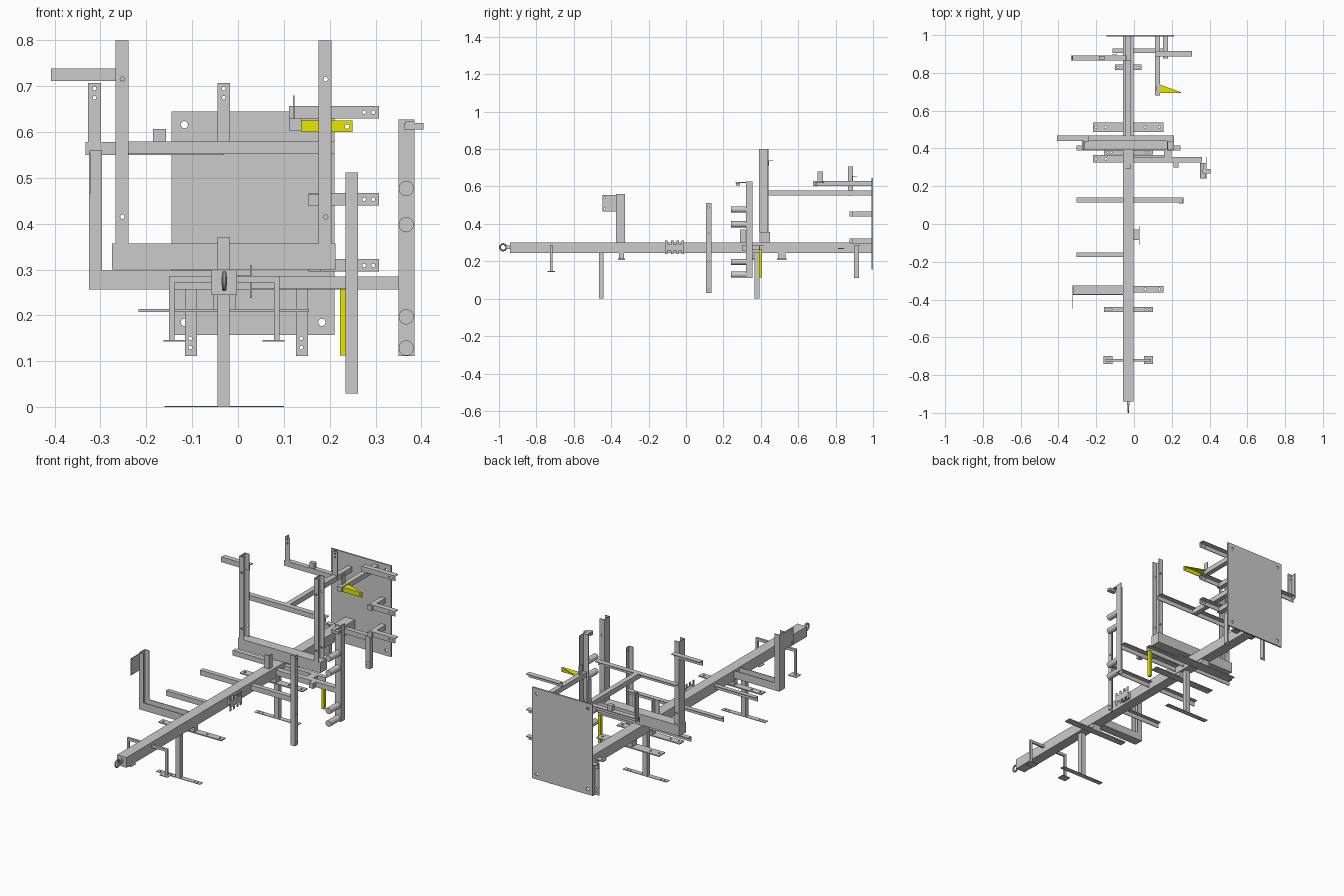
import bpy, bmesh, math
from mathutils import Vector

T = 0.004  # sheet thickness
yellow = bpy.data.materials.new("yellow")
yellow.diffuse_color = (0.8, 0.8, 0.0, 1)


def prism(name, pts, axis, a, b, mat=None):
    """Extrude a 2D outline along an axis (x: pts=yz, y: pts=xz, z: pts=xy)."""
    place = {'x': lambda u, v, w: (w, u, v), 'y': lambda u, v, w: (u, w, v), 'z': lambda u, v, w: (u, v, w)}[axis]
    bm = bmesh.new()
    face = bm.faces.new([bm.verts.new(place(u, v, a)) for u, v in pts])
    ext = bmesh.ops.extrude_face_region(bm, geom=[face])
    bmesh.ops.translate(bm, verts=[g for g in ext['geom'] if isinstance(g, bmesh.types.BMVert)],
                        vec=Vector(place(0, 0, b - a)))
    bmesh.ops.recalc_face_normals(bm, faces=bm.faces)
    me = bpy.data.meshes.new(name)
    bm.to_mesh(me)
    bm.free()
    ob = bpy.data.objects.new(name, me)
    bpy.context.collection.objects.link(ob)
    if mat:
        me.materials.append(mat)
    return ob


def box(name, x0, x1, y0, y1, z0, z1, mat=None):
    return prism(name, [(x0, y0), (x1, y0), (x1, y1), (x0, y1)], 'z', z0, z1, mat)


def l_pts(u0, u1, v0, v1, t=T):
    """Angle outline with flanges along the u0 and v1 sides."""
    return [(u0, v0), (u0 + t, v0), (u0 + t, v1 - t), (u1, v1 - t), (u1, v1), (u0, v1)]


def u_pts(u0, u1, v0, v1, t=T):
    """Channel outline, open towards +u."""
    return [(u0, v0), (u1, v0), (u1, v0 + t), (u0 + t, v0 + t),
            (u0 + t, v1 - t), (u1, v1 - t), (u1, v1), (u0, v1)]


def cyl(name, p, r, depth, axis, n=24):
    rot = {'x': (0, math.pi / 2, 0), 'y': (math.pi / 2, 0, 0), 'z': (0, 0, 0)}[axis]
    bpy.ops.mesh.primitive_cylinder_add(vertices=n, radius=r, depth=depth, location=p, rotation=rot)
    ob = bpy.context.object
    ob.name = name
    return ob


def drill(ob, points, r, axis):
    for p in points:
        c = cyl("cutter", p, r, 0.08, axis, 16)
        m = ob.modifiers.new("hole", 'BOOLEAN')
        m.operation, m.solver, m.object = 'DIFFERENCE', 'EXACT', c
        bpy.context.view_layer.objects.active = ob
        bpy.ops.object.modifier_apply(modifier=m.name)
        bpy.data.objects.remove(c)


def x_angle(name, x0, x1, y0, y1, z0, z1):
    return prism(name, l_pts(y0, y1, z0, z1), 'x', x0, x1)


# main beam, hitch ring, rear plate
box("main_beam", -0.058, -0.002, -0.94, 0.992, 0.245, 0.30)
box("hitch_tongue", -0.036, -0.024, -0.962, -0.94, 0.265, 0.285)
bpy.ops.mesh.primitive_torus_add(major_radius=0.017, minor_radius=0.005, major_segments=32, minor_segments=10,
                                 location=(-0.03, -0.978, 0.275), rotation=(0, math.pi / 2, 0))
bpy.context.object.name = "hitch_ring"
bpy.ops.object.shade_smooth_by_angle()
plate = box("rear_plate", -0.145, 0.211, 0.992, 1.0, 0.157, 0.645)
drill(plate, [(x, 1, z) for x in (-0.117, 0.183) for z in (0.185, 0.616)], 0.008, 'y')

# floor stands
for y in (-0.453, 0.38):
    box("stand_post", -0.045, -0.018, y - 0.013, y + 0.013, 0.003, 0.245)
    foot = box("stand_foot", -0.16, 0.10, y - 0.013, y + 0.013, 0, 0.003)
    drill(foot, [(x, y, 0) for x in (-0.14, -0.12, 0.06, 0.08)], 0.004, 'z')

# front drop bracket
prism("drop_bracket", [(-0.15, 0.145), (-0.138, 0.145), (-0.138, 0.272), (0.078, 0.272), (0.078, 0.145),
                       (0.09, 0.145), (0.09, 0.286), (-0.15, 0.286)], 'y', -0.727, -0.715)
for x in (-0.138, 0.077):
    box("drop_bracket_foot", x - 0.024, x + 0.024, -0.741, -0.70, 0.143, 0.147)

# front left arm of channel section with lamp plate
box("arm_web", -0.325, -0.058, -0.375, -0.325, 0.257, 0.261)
for y in (-0.375, -0.329):
    box("arm_flange", -0.325, -0.058, y, y + T, 0.257, 0.298)
prism("arm_upright", u_pts(-0.325, -0.297, -0.375, -0.325), 'z', 0.257, 0.56)
lp = box("side_plate", -0.325, -0.322, -0.447, -0.375, 0.465, 0.555)
drill(lp, [(-0.323, -0.435, z) for z in (0.48, 0.54)], 0.005, 'x')

# flat plates slung under the beam
for y, w in ((-0.345, 0.018), (0.345, 0.02), (0.512, 0.026)):
    box("underslung_spacer", -0.053, -0.005, y - w * 0.8, y + w * 0.8, 0.214, 0.246)
    p = box("underslung_plate", -0.217, 0.155, y - w, y + w, 0.208, 0.214)
    drill(p, [(x, y, 0.21) for x in (-0.2, -0.15, 0.06, 0.135)], 0.006, 'z')

# notched cleat on the beam side
box("cleat_block", -0.003, 0.027, -0.085, -0.03, 0.257, 0.288)
box("cleat_plate", 0.026, 0.03, -0.11, -0.012, 0.257, 0.291)
for y in (-0.105, -0.074, -0.044, -0.017):
    box("cleat_tooth", 0.026, 0.03, y - 0.006, y + 0.006, 0.238, 0.31)

# cross angles on the beam
x_angle("cross_angle_left", -0.305, -0.055, -0.174, -0.151, 0.258, 0.285)
x_angle("cross_angle_mid", -0.305, 0.262, 0.114, 0.139, 0.258, 0.285)
x_angle("cross_angle_rear", -0.305, 0.245, 0.39, 0.415, 0.258, 0.285)
# tall side angle
side = prism("side_angle", [(0.235, 0.108), (0.262, 0.108), (0.262, 0.135), (0.258, 0.135),
                            (0.258, 0.112), (0.235, 0.112)], 'z', 0.03, 0.512)
drill(side, [(0.28, 0.122, z) for z in (0.05, 0.2, 0.35, 0.49)], 0.004, 'x')

# right peg column
x_angle("column_arm", -0.058, 0.36, 0.325, 0.355, 0.257, 0.285)
box("arm_link", 0.16, 0.198, 0.35, 0.395, 0.26, 0.285)
box("arm_lug", 0.21, 0.235, 0.30, 0.327, 0.257, 0.285)
prism("peg_column", [(0.35, 0.32), (0.385, 0.32), (0.385, 0.355), (0.381, 0.355),
                     (0.381, 0.324), (0.35, 0.324)], 'z', 0.112, 0.627)
for z in (0.477, 0.398, 0.197, 0.129):
    cyl("column_peg", (0.367, 0.281, z), 0.0165, 0.082, 'y')
    bpy.ops.object.shade_smooth_by_angle()
box("column_hook", 0.365, 0.385, 0.265, 0.322, 0.618, 0.624)
box("column_hook_tip", 0.362, 0.405, 0.268, 0.29, 0.606, 0.62)
prism("beam_post", [(-0.045, 0.29), (-0.018, 0.29), (-0.018, 0.317), (-0.022, 0.317),
                    (-0.022, 0.294), (-0.045, 0.294)], 'z', 0.245, 0.371)

# main upright frame
box("frame_base", -0.275, 0.213, 0.393, 0.45, 0.30, 0.357)
for x in (-0.267, 0.176):
    up = prism("frame_upright", u_pts(x, x + 0.028, 0.39, 0.44), 'z', 0.357, 0.8)
    drill(up, [(x + 0.015, 0.40, z) for z in (0.415, 0.715)], 0.005, 'y')
x_angle("frame_crossbar", -0.267, 0.211, 0.44, 0.468, 0.552, 0.579)
x_angle("upper_left_stub", -0.408, -0.24, 0.44, 0.468, 0.711, 0.739)

# upper rail to the rear plate with left arm
box("upper_rail", -0.045, -0.018, 0.445, 0.992, 0.552, 0.579)
x_angle("rear_left_arm", -0.333, -0.03, 0.865, 0.892, 0.55, 0.578)
for x in (-0.327, -0.045):
    post = prism("rear_arm_post", [(x, 0.865), (x + 0.028, 0.865), (x + 0.028, 0.869), (x + T, 0.869),
                                   (x + T, 0.892), (x, 0.892)], 'z', 0.56, 0.707)
    drill(post, [(x + 0.014, 0.86, z) for z in (0.675, 0.695)], 0.004, 'y')
box("rear_arm_lug", -0.185, -0.157, 0.868, 0.89, 0.578, 0.607)

# rear right brackets
box("long_standoff", 0.111, 0.138, 0.68, 0.992, 0.604, 0.63)
box("standoff_tab", 0.12, 0.123, 0.703, 0.732, 0.63, 0.68)
for x, z in ((0.111, 0.63), (0.155, 0.44), (0.155, 0.296)):
    b = x_angle("rear_bracket", x, 0.308, 0.887, 0.915, z, z + 0.027)
    drill(b, [(px, 0.88, z + 0.013) for px in (0.275, 0.295)], 0.004, 'y')
for z in (0.44, 0.296):
    box("short_standoff", 0.153, 0.18, 0.875, 0.992, z, z + 0.025)

# rear hanging posts and cross tabs
x_angle("rear_hanger_bar", -0.115, 0.153, 0.905, 0.93, 0.258, 0.285)
for x in (-0.116, 0.126):
    h = prism("rear_hanger_post", [(x, 0.897), (x + 0.027, 0.897), (x + 0.027, 0.924), (x + 0.023, 0.924),
                                   (x + 0.023, 0.901), (x, 0.901)], 'z', 0.112, 0.285)
    drill(h, [(x + 0.012, 0.89, z) for z in (0.13, 0.15)], 0.004, 'y')
tab = box("rear_cross_tab", -0.10, 0.04, 0.814, 0.845, 0.266, 0.272)
drill(tab, [(x, 0.83, 0.27) for x in (-0.085, 0.022)], 0.005, 'z')

# yellow parts
prism("gusset_web", [(0.138, 0.697), (0.25, 0.697), (0.138, 0.738)], 'z', 0.621, 0.625, yellow)
g = box("gusset_face", 0.138, 0.25, 0.693, 0.697, 0.60, 0.625, yellow)
drill(g, [(0.238, 0.695, 0.612)], 0.005, 'y')
box("hanging_strip", 0.222, 0.236, 0.39, 0.407, 0.113, 0.262, yellow)
